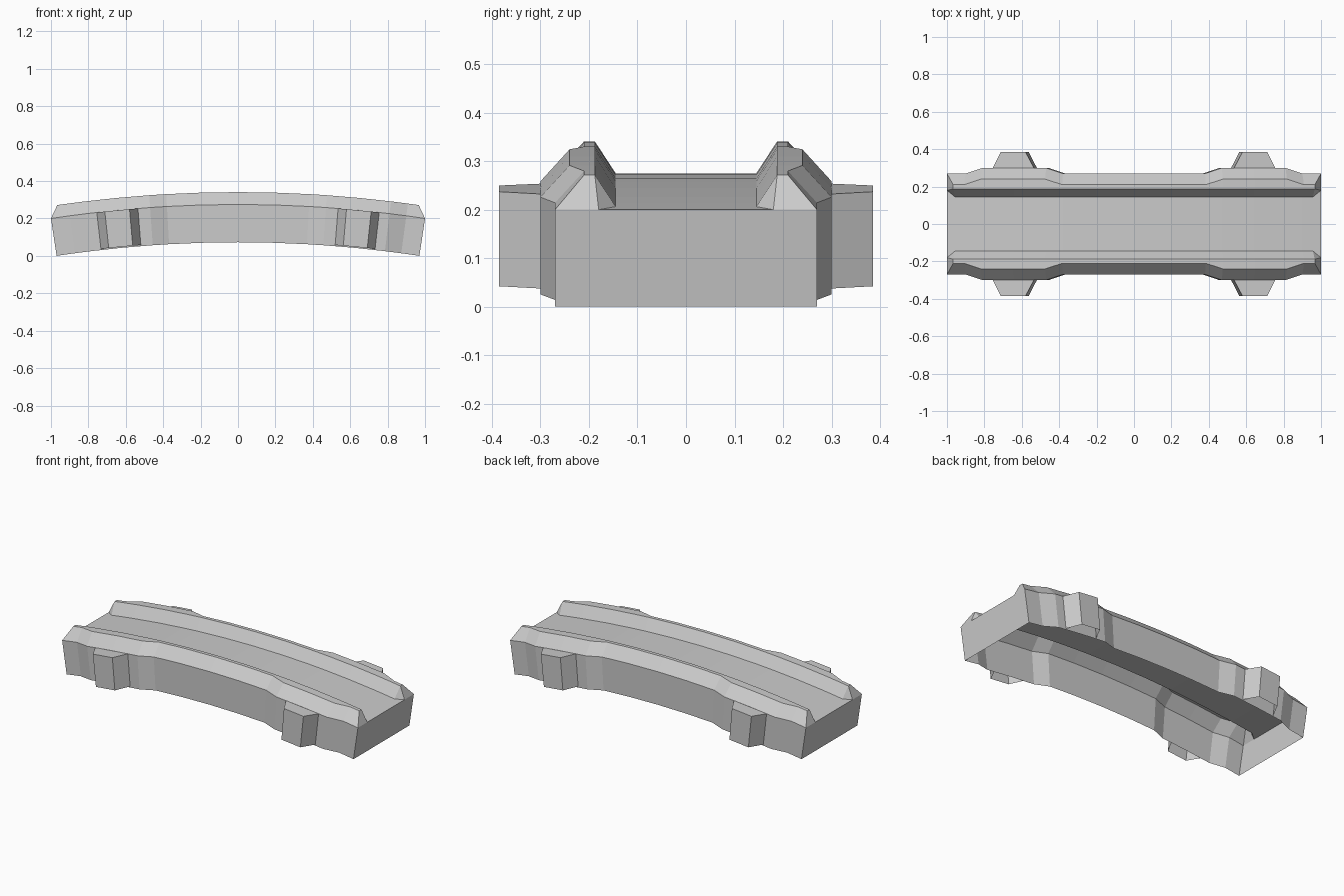
import bpy, bmesh
from math import asin, sin, cos

if "Cube" in bpy.data.objects:
    bpy.data.objects.remove(bpy.data.objects["Cube"])

R = 6.7        # arch radius at deck level
CROWN = 0.275  # deck height mid-span
DEPTH = 0.202  # side wall height
RISE = 0.066   # parapet height above deck


def bend(x, y, h):
    """Wrap a straight point (h above deck) onto the arch."""
    a = asin(x / R)
    return ((R + h) * sin(a), y, CROWN - R + (R + h) * cos(a))


def finish(name, bm):
    bmesh.ops.remove_doubles(bm, verts=bm.verts, dist=1e-5)
    bmesh.ops.recalc_face_normals(bm, faces=bm.faces)
    me = bpy.data.meshes.new(name)
    bm.to_mesh(me)
    bm.free()
    ob = bpy.data.objects.new(name, me)
    bpy.context.collection.objects.link(ob)
    return ob


def section(x, flare, end=False):
    """Open cross-section: wall, parapet, deck, parapet, wall."""
    if end:
        half = [(0.27, -DEPTH), (0.27, 0), (0.27, 0), (0.18, 0), (0.18, 0)]
    else:
        half = [(0.27 + flare, -DEPTH), (0.27 + flare, 0),
                (0.21 + flare, RISE), (0.188, RISE), (0.145, 0)]
    pts = [(-y, h) for y, h in half] + [(y, h) for y, h in reversed(half)]
    return [bend(x, y, h) for y, h in pts]


# Bridge shell: arched deck, parapets and walls, open underneath
half_stations = [(0, 0), (0.2, 0), (0.38, 0), (0.47, 0.03), (0.64, 0.03),
                 (0.81, 0.03), (0.9, 0), (0.957, 0), (1, 0)]
stations = [(-x, f) for x, f in reversed(half_stations[1:])] + half_stations
bm = bmesh.new()
rows = [[bm.verts.new(p) for p in section(x, f, abs(x) == 1)] for x, f in stations]
for a, b in zip(rows, rows[1:]):
    for i in range(len(a) - 1):
        bm.faces.new((a[i], b[i], b[i + 1], a[i + 1]))
for row in (rows[0], rows[-1]):
    bm.faces.new([row[i] for i in (0, 1, 3, 6, 8, 9)])
finish("bridge_span", bm)

# Four tapered buttresses on the flared wall sections
plan = [(0.755, 0.30), (0.712, 0.385), (0.58, 0.385), (0.535, 0.30)]
for sx, xn in ((-1, "left"), (1, "right")):
    for sy, yn in ((-1, "front"), (1, "back")):
        bm = bmesh.new()
        top = [bm.verts.new(bend(sx * x, sy * y, 0)) for x, y in plan]
        low = [bm.verts.new(bend(sx * x, sy * y, -DEPTH + 0.006)) for x, y in plan]
        bm.faces.new(top)
        for i in range(3):
            bm.faces.new((top[i], top[i + 1], low[i + 1], low[i]))
        finish(f"buttress_{yn}_{xn}", bm)
